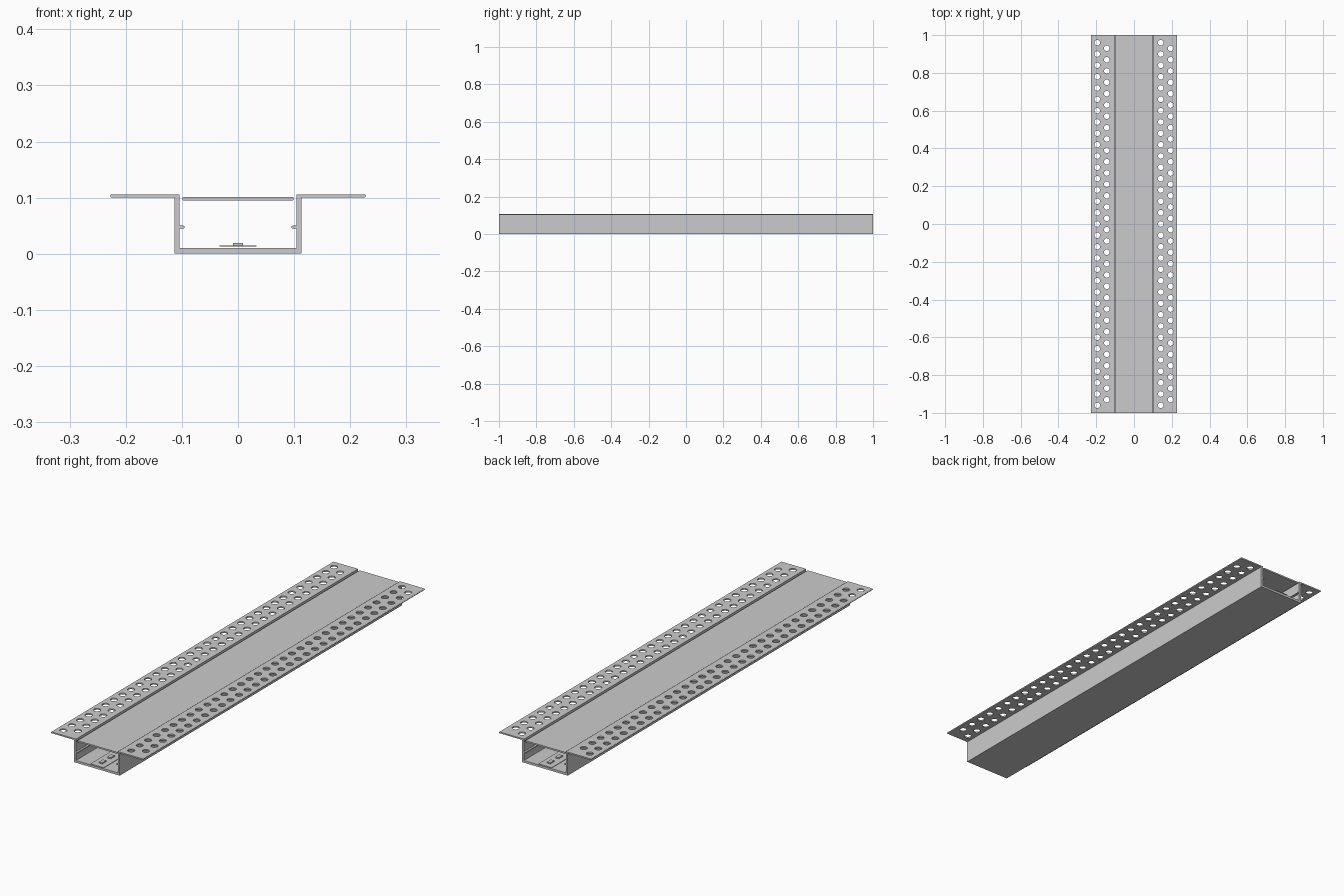
import bpy, bmesh
from math import pi, sin, cos

if "Cube" in bpy.data.objects:
    bpy.data.objects.remove(bpy.data.objects["Cube"])

LENGTH = 2.0

# One light grey metal for every part
grey = bpy.data.materials.new("light_grey")
grey.use_nodes = True
grey.diffuse_color = (0.6, 0.6, 0.61, 1)
grey.node_tree.nodes["Principled BSDF"].inputs["Base Color"].default_value = grey.diffuse_color


def finish(name, bm):
    bmesh.ops.recalc_face_normals(bm, faces=bm.faces)
    mesh = bpy.data.meshes.new(name)
    bm.to_mesh(mesh)
    bm.free()
    mesh.materials.append(grey)
    obj = bpy.data.objects.new(name, mesh)
    bpy.context.collection.objects.link(obj)
    return obj


def extrude_profile(name, points):
    """Sweep a closed (x, z) outline along the whole length."""
    bm = bmesh.new()
    face = bm.faces.new([bm.verts.new((x, -LENGTH / 2, z)) for x, z in points])
    new = bmesh.ops.extrude_face_region(bm, geom=[face])["geom"]
    verts = [v for v in new if isinstance(v, bmesh.types.BMVert)]
    bmesh.ops.translate(bm, verts=verts, vec=(0, LENGTH, 0))
    return finish(name, bm)


def round_end(x, z, r, start, steps=6):
    """Half circle of (x, z) points, running anticlockwise from start."""
    return [(x + r * cos(start + pi * i / steps), z + r * sin(start + pi * i / steps))
            for i in range(steps + 1)]


def slat(name, x0, x1, z, r):
    """Flat bar with rounded long edges."""
    return extrude_profile(name, round_end(x1 - r, z, r, -pi / 2) + round_end(x0 + r, z, r, pi / 2))


# Channel with side flanges: right half outline, then mirrored
half = [(0.113, 0), (0.113, 0.1)]
half += round_end(0.225, 0.103, 0.003, -pi / 2)
half += [(0.104, 0.106), (0.104, 0.01)]
channel = extrude_profile("channel_body", half + [(-x, z) for x, z in reversed(half)])

# Staggered perforations in both flanges
bm = bmesh.new()
for x, count in ((-0.195, 33), (-0.144, 32), (0.142, 33), (0.194, 32)):
    for i in range(count):
        hole = bmesh.ops.create_cone(bm, cap_ends=True, segments=16, radius1=0.015,
                                     radius2=0.015, depth=0.04)["verts"]
        bmesh.ops.translate(bm, verts=hole, vec=(x, 0.06 * (i - (count - 1) / 2), 0.103))
cutter = finish("hole_cutter", bm)
cutter.hide_render = True
cut = channel.modifiers.new("holes", "BOOLEAN")
cut.object = cutter
cut.operation = "DIFFERENCE"
cut.solver = "EXACT"
bpy.context.view_layer.objects.active = channel
bpy.ops.object.modifier_apply(modifier=cut.name)
bpy.data.objects.remove(cutter)

# Cover plate and the small ledges along the inner walls
slat("cover_plate", -0.099, 0.099, 0.098, 0.0035)
slat("right_ledge", -0.106, -0.095, 0.0475, 0.0025)
slat("left_ledge", 0.095, 0.106, 0.0475, 0.0025)

# Light strip on the channel floor, with a row of small chips
extrude_profile("light_strip", [(-0.033, 0.0125), (0.033, 0.0125), (0.033, 0.0145), (-0.033, 0.0145)])
bm = bmesh.new()
for i in range(33):
    chip = bmesh.ops.create_cube(bm, size=1)["verts"]
    bmesh.ops.scale(bm, verts=chip, vec=(0.017, 0.028, 0.005))
    bmesh.ops.translate(bm, verts=chip, vec=(0, 0.06 * (i - 16), 0.017))
finish("light_chips", bm)
